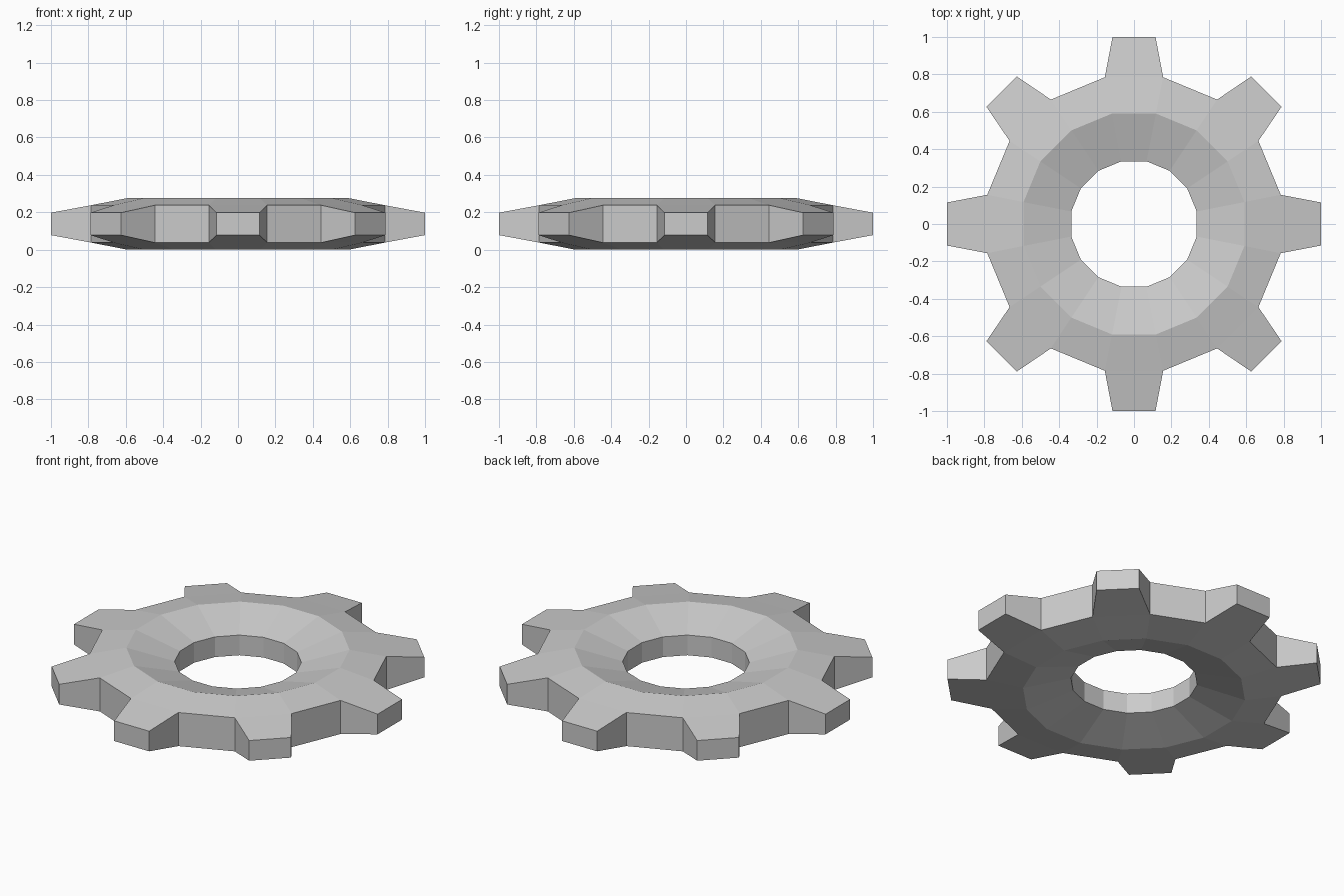
import bpy, bmesh, math
from mathutils import Matrix, Vector

if "Cube" in bpy.data.objects:
    bpy.data.objects.remove(bpy.data.objects["Cube"])

SIDES, MID = 16, 0.138                  # segments round the gear, mid-plane height
# Rings as (radius, half thickness): hole edge, raised rim, tooth root
RINGS = [(0.342, 0.06), (0.602, 0.138), (0.80, 0.10)]
TIP_Y, TIP_HALF_WIDTH, TIP_HALF_THICK = 1.0, 0.115, 0.06

bm = bmesh.new()


def ring(radius, z):
    verts = []
    for i in range(SIDES):
        a = math.radians(11.25 + 22.5 * i)
        verts.append(bm.verts.new((radius * math.cos(a), radius * math.sin(a), z)))
    return verts


top = [ring(r, MID + h) for r, h in RINGS]
bottom = [ring(r, MID - h) for r, h in RINGS]

for i in range(SIDES):
    j = (i + 1) % SIDES
    # Sloped body bands above and below
    for k in range(len(RINGS) - 1):
        bm.faces.new((top[k][i], top[k + 1][i], top[k + 1][j], top[k][j]))
        bm.faces.new((bottom[k][j], bottom[k + 1][j], bottom[k + 1][i], bottom[k][i]))
    # Hole wall
    bm.faces.new((top[0][i], top[0][j], bottom[0][j], bottom[0][i]))
    root = [top[-1][i], top[-1][j], bottom[-1][j], bottom[-1][i]]
    if i % 2 == 0:
        # Gap between teeth
        bm.faces.new(root[::-1])
    else:
        # Tapered tooth
        turn = Matrix.Rotation(math.radians(22.5 * (i + 1)), 3, 'Z')
        tip = []
        for s, t in ((-1, 1), (1, 1), (1, -1), (-1, -1)):
            corner = Vector((TIP_Y, s * TIP_HALF_WIDTH, MID + t * TIP_HALF_THICK))
            tip.append(bm.verts.new(turn @ corner))
        for k in range(4):
            n = (k + 1) % 4
            bm.faces.new((root[k], tip[k], tip[n], root[n]))
        bm.faces.new(tip)

bmesh.ops.recalc_face_normals(bm, faces=bm.faces)
mesh = bpy.data.meshes.new("gear")
bm.to_mesh(mesh)
bm.free()

# Plain grey metal
grey = bpy.data.materials.new("grey metal")
grey.diffuse_color = (0.6, 0.6, 0.6, 1)
grey.use_nodes = True
grey.node_tree.nodes["Principled BSDF"].inputs["Base Color"].default_value = grey.diffuse_color
mesh.materials.append(grey)
gear = bpy.data.objects.new("gear", mesh)
bpy.context.collection.objects.link(gear)
